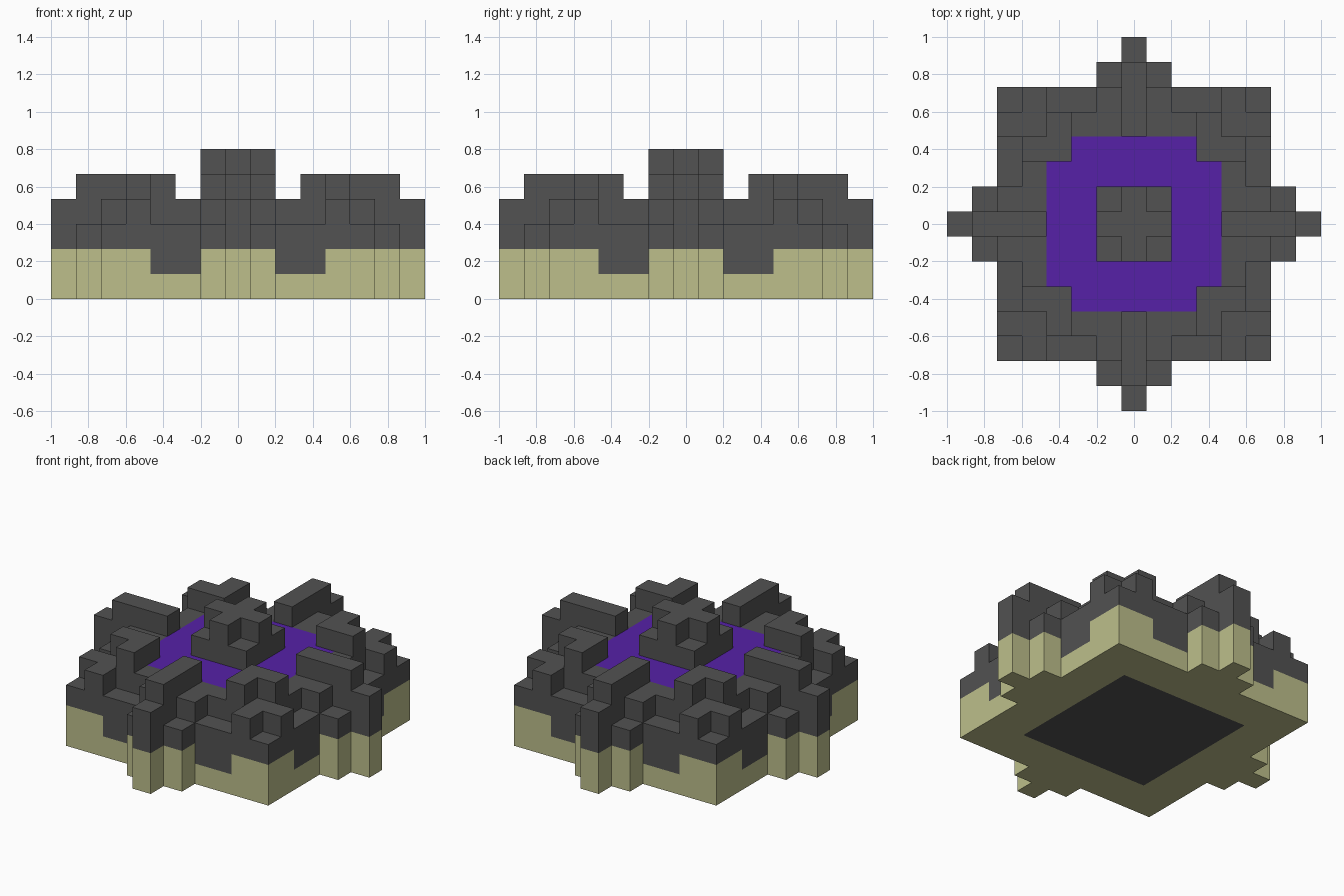
import bpy
import bmesh
from mathutils import Vector

cube = bpy.data.objects.get("Cube")
if cube:
    bpy.data.objects.remove(cube, do_unlink=True)

U = 2 / 15      # edge length of one block
REACH = 7       # blocks from the centre to the tip of an arm


def make_material(name, rgb):
    mat = bpy.data.materials.new(name)
    mat.use_nodes = True
    mat.diffuse_color = (*rgb, 1)
    mat.node_tree.nodes["Principled BSDF"].inputs["Base Color"].default_value = (*rgb, 1)
    return mat


MATERIALS = [
    make_material("dark_stone", (0.084, 0.084, 0.084)),
    make_material("pale_sandstone", (0.51, 0.52, 0.26)),
    make_material("purple_pool", (0.093, 0.015, 0.39)),
]
STONE, SAND, POOL = range(3)


def fold(i, j):
    """The layout is the same in all eight sectors."""
    return max(abs(i), abs(j)), min(abs(i), abs(j))


def height(i, j):
    """Blocks stacked on a grid cell."""
    a, b = fold(i, j)
    if a <= 1:                       # raised cross with lower corners
        return 6 if b == 0 else 5
    if a <= 3:                       # pool and its corner posts
        return 5 if b == 3 else 4
    if a == 4:                       # rim with spokes and posts
        return 5 if b in (0, 3) else 4
    if a == 5:                       # outer terrace
        return (5, 4, 3, 3, 4, 3)[b]
    if a == 6:                       # stepped arms
        return (5, 3)[b] if b <= 1 else 0
    return 4 if b == 0 else 0


def part_of(i, j, k):
    a, b = fold(i, j)
    if k < 2:
        return "foundation"
    if k == 2:
        return "terrace"
    if a <= 1 and k >= 4:
        return "centre_cross"
    if a <= 3 and b < 3:
        return "pool"
    if b == 0:
        return "spokes"
    if k == 4:
        return "corner_posts"
    return "rim"


def face_colour(i, j, k, n):
    a, b = fold(i, j)
    if n.z < 0:                                   # underside panel
        return STONE if k > 0 or a <= 3 else SAND
    if n.z > 0:
        return POOL if k == 3 and 1 < a <= 3 and b < 3 else STONE
    if k == 1 and a == 5 and b in (2, 3):         # stone hanging over the base
        return STONE
    return SAND if k < 2 else STONE


# Sort the blocks into parts
cells = range(-REACH, REACH + 1)
blocks = {(i, j, k) for i in cells for j in cells for k in range(height(i, j))}
parts = {}
for block in sorted(blocks):
    parts.setdefault(part_of(*block), []).append(block)

NORMALS = [Vector(v) for v in
           ((1, 0, 0), (-1, 0, 0), (0, 1, 0), (0, -1, 0), (0, 0, 1), (0, 0, -1))]


def build_part(name, members):
    """Join the exposed sides of the blocks into one mesh."""
    bm = bmesh.new()
    for block in members:
        centre = Vector(block) + Vector((0, 0, 0.5))
        for n in NORMALS:
            if tuple(int(c) for c in Vector(block) + n) in blocks:
                continue
            s = Vector((n.y, n.z, n.x)) / 2
            t = n.cross(s)
            mid = centre + n / 2
            corners = (mid - s - t, mid + s - t, mid + s + t, mid - s + t)
            face = bm.faces.new([bm.verts.new(c * U) for c in corners])
            face.material_index = face_colour(*block, n)
    bmesh.ops.remove_doubles(bm, verts=bm.verts, dist=0.001)
    mesh = bpy.data.meshes.new(name)
    for mat in MATERIALS:
        mesh.materials.append(mat)
    bm.to_mesh(mesh)
    bm.free()
    bpy.context.collection.objects.link(bpy.data.objects.new(name, mesh))


for part_name, members in parts.items():
    build_part(part_name, members)
